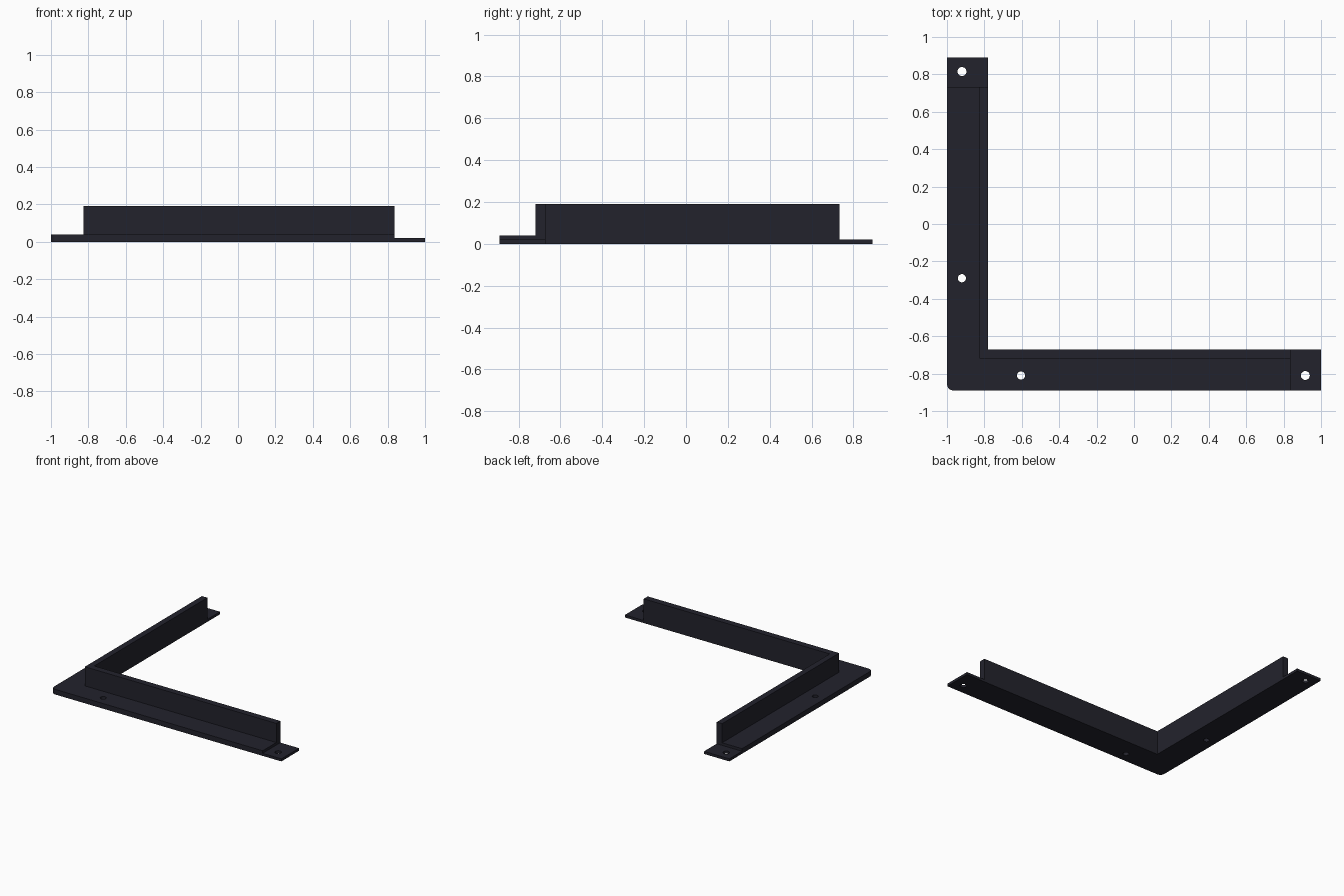
import bpy, bmesh, math

if "Cube" in bpy.data.objects:
    bpy.data.objects.remove(bpy.data.objects["Cube"])

metal = bpy.data.materials.new("dark_slate")
metal.diffuse_color = (0.0165, 0.0165, 0.0255, 1)
metal.use_nodes = True
metal.node_tree.nodes["Principled BSDF"].inputs["Base Color"].default_value = metal.diffuse_color

X0, Y0 = -1.0, -0.89          # outer corner
XI, YI = -0.78, -0.67         # inner faces of both arms
XW, YW = -0.827, -0.72        # outer faces of the upright wall
XT, YT = 0.837, 0.733         # where the end tabs begin


def extrude(name, outline, z0, z1):
    """Solid prism from a counter-clockwise outline."""
    bm = bmesh.new()
    face = bm.faces.new([bm.verts.new((x, y, z0)) for x, y in outline])
    geom = bmesh.ops.extrude_face_region(bm, geom=[face])["geom"]
    for v in geom:
        if isinstance(v, bmesh.types.BMVert):
            v.co.z = z1
    bmesh.ops.recalc_face_normals(bm, faces=bm.faces)
    mesh = bpy.data.meshes.new(name)
    bm.to_mesh(mesh)
    bm.free()
    mesh.materials.append(metal)
    ob = bpy.data.objects.new(name, mesh)
    bpy.context.collection.objects.link(ob)
    return ob


def angle_outline(xa, ya, xe, ye, r=0):
    """L-shaped outline, with an optional rounded outer corner."""
    corner = [(xa, ya)]
    if r:
        corner = [(xa + r - r * math.cos(a), ya + r - r * math.sin(a))
                  for a in (math.pi / 2 * i / 8 for i in range(9))]
    return corner + [(xe, ya), (xe, YI), (XI, YI), (XI, ye), (xa, ye)]


def boolean(ob, other, operation):
    m = ob.modifiers.new(operation.lower(), "BOOLEAN")
    m.operation, m.solver, m.object = operation, "EXACT", other
    other.hide_render = True
    other.hide_set(True)


# Thin base running out to the two end tabs
bracket = extrude("bracket", angle_outline(X0, Y0, 1.0, 0.89, 0.035), 0, 0.02)
# Thicker flange between the tabs
flange = extrude("flange_helper", angle_outline(X0, Y0, XT, YT, 0.035), 0, 0.04)
# Upright wall along the inner edge
wall = extrude("wall_helper", angle_outline(XW, YW, XT, YT), 0, 0.19)
boolean(bracket, flange, "UNION")
boolean(bracket, wall, "UNION")

# Screw holes in the tabs and near the corner
for x, y, r in [(-0.92, 0.815, 0.024), (-0.92, -0.29, 0.022),
                (-0.604, -0.81, 0.022), (0.916, -0.81, 0.024)]:
    ring = [(x + r * math.cos(a), y + r * math.sin(a))
            for a in (math.tau * i / 24 for i in range(24))]
    boolean(bracket, extrude("hole_cutter", ring, -0.1, 0.1), "DIFFERENCE")
